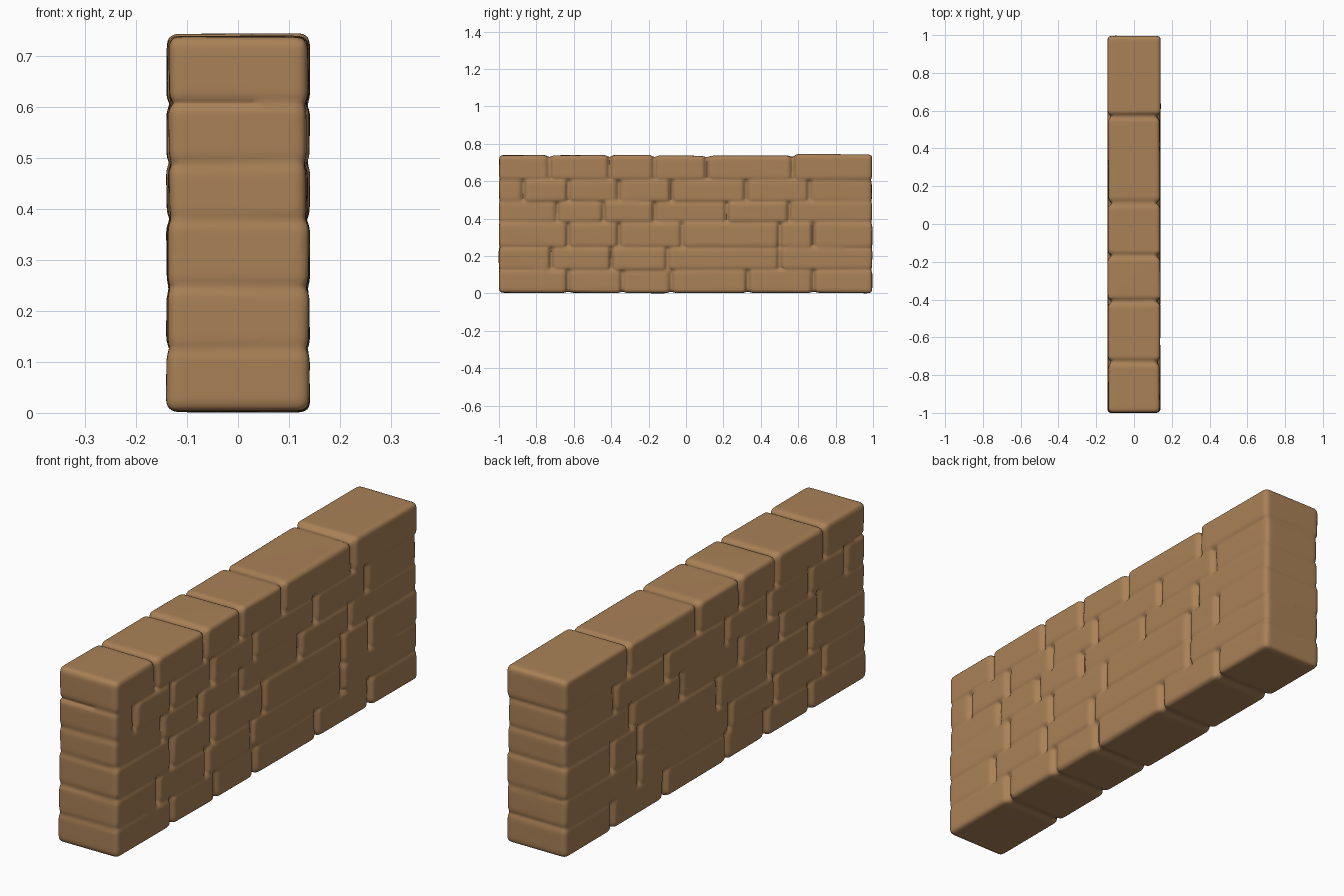
import bpy, bmesh, random
from mathutils import Vector

if "Cube" in bpy.data.objects:
    bpy.data.objects.remove(bpy.data.objects["Cube"])

random.seed(4)

stone = bpy.data.materials.new("warm tan stone")
stone.diffuse_color = (0.40, 0.22, 0.095, 1)
stone.use_nodes = True
stone.node_tree.nodes["Principled BSDF"].inputs["Base Color"].default_value = stone.diffuse_color

LEVELS = [0.0, 0.125, 0.245, 0.378, 0.49, 0.607, 0.736]
# Vertical joints of each course, from the bottom up
JOINTS = [
    [-0.63, -0.34, -0.08, 0.33, 0.68],
    [-0.72, -0.40, -0.10, 0.50],
    [-0.63, -0.36, -0.02, 0.50, 0.68],
    [-0.69, -0.44, -0.17, 0.22, 0.55],
    [-0.87, -0.63, -0.36, -0.08, 0.32, 0.66],
    [-0.73, -0.41, -0.17, 0.11, 0.57],
]


def add_block(bm, lo, hi, bevel, jitter=0.0):
    """Rounded box with slightly uneven corners."""
    part = bmesh.new()
    bmesh.ops.create_cube(part, size=1)
    lo, hi = Vector(lo), Vector(hi)
    for v in part.verts:
        for i in range(3):
            v.co[i] = hi[i] if v.co[i] > 0 else lo[i]
            v.co[i] += random.uniform(-jitter, jitter)
    bmesh.ops.bevel(part, geom=part.edges[:], offset=bevel, segments=3,
                    profile=0.5, affect='EDGES')
    tmp = bpy.data.meshes.new("tmp")
    part.to_mesh(tmp)
    part.free()
    bm.from_mesh(tmp)
    bpy.data.meshes.remove(tmp)


bm = bmesh.new()
# Mortar core, nearly flush at the top and the ends
add_block(bm, (-0.119, -0.988, 0.008), (0.119, 0.984, 0.729), 0.015)

# Courses of uneven stones
for row, joints in enumerate(JOINTS):
    z0, z1 = LEVELS[row], LEVELS[row + 1]
    ends = [-1.0] + joints + [0.995]
    for a, b in zip(ends, ends[1:]):
        w = random.uniform(0.135, 0.141)
        ya = a if a == -1.0 else a + 0.008
        yb = b if b == 0.995 else b - 0.008
        top = z1 + 0.002
        if row == 5:
            top = 0.744 if b == 0.995 else z1 + random.uniform(0, 0.004)
        add_block(bm, (-w, ya, max(z0 - 0.002, 0.002)), (w, yb, top),
                  0.018, 0.002)

me = bpy.data.meshes.new("stone_wall")
bm.to_mesh(me)
bm.free()
wall = bpy.data.objects.new("stone_wall", me)
bpy.context.collection.objects.link(wall)
me.materials.append(stone)

# Fuse the stones into one soft, sculpted skin
remesh = wall.modifiers.new("fuse", 'REMESH')
remesh.mode = 'VOXEL'
remesh.voxel_size = 0.008
remesh.use_smooth_shade = True
soften = wall.modifiers.new("soften", 'SMOOTH')
soften.factor = 0.5
soften.iterations = 4
